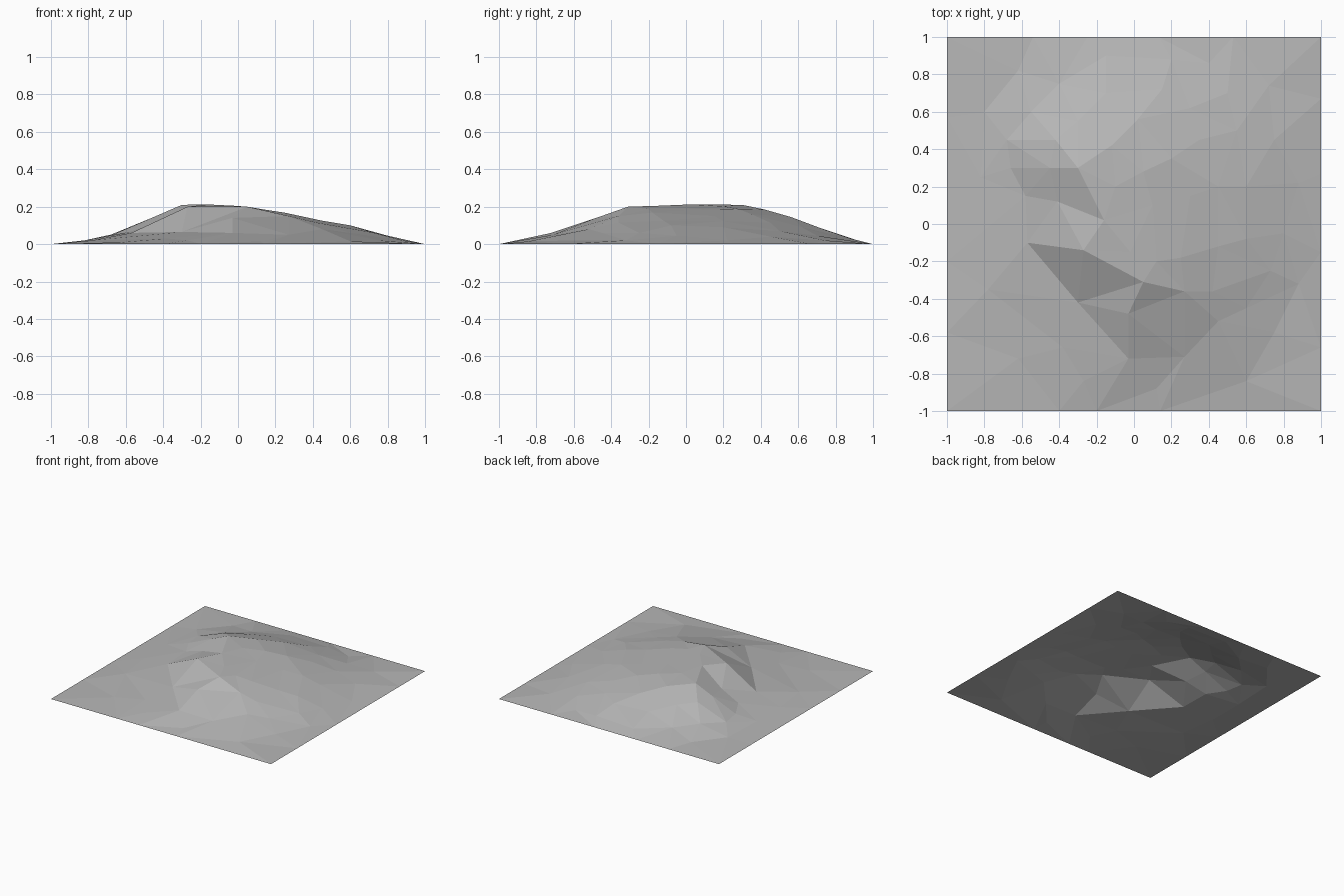
import bpy
import random
from mathutils import Vector
from mathutils.geometry import delaunay_2d_cdt

random.seed(4)
default = bpy.data.objects.get("Cube")
if default:
    bpy.data.objects.remove(default, do_unlink=True)


def make_material(name, colour):
    material = bpy.data.materials.new(name)
    material.use_nodes = True
    material.diffuse_color = colour
    shader = material.node_tree.nodes["Principled BSDF"]
    shader.inputs["Base Color"].default_value = colour
    shader.inputs["Roughness"].default_value = 0.9
    return material


# Terrain lines, in hundredths of a unit: x, y, height
crest = [(-30, 30, 21), (-16, 2, 21.2), (-2, -15, 20.5), (5, -31, 20)]
north_spur = [(-30, 30, 21), (-12, 42, 18.5), (2, 56, 14.5), (15, 72, 8.5), (20, 88, 3)]
east_spur = [(-2, -15, 20.5), (12, -20, 18.8), (25, -18, 16.8), (45, -12, 12.5),
             (60, -8, 10), (80, -5, 4.5)]
south_nose = [(5, -31, 20), (-3, -48, 14), (-3, -72, 6), (-27, -84, 2), (-40, -100, 0)]
south_rim = [(5, -31, 20), (27, -36, 15), (42, -36, 11.5), (73, -25, 6)]
south_foot = [(-3, -72, 6), (27, -71, 5), (45, -52, 8), (60, -45, 6)]
west_shoulder = [(5, -31, 20), (-27, -14, 20), (-41, 12, 12.5), (-45, 30, 14.5),
                 (-42, 45, 14.5), (-30, 55, 13), (-15, 70, 9)]
west_foot = [(-3, -72, 6), (-30, -42, 6.5), (-57, -10, 6), (-58, 15, 6.5), (-66, 30, 5.5),
             (-68, 45, 5), (-55, 60, 6), (-40, 75, 4.5), (-15, 90, 2.5)]
lines = [crest, north_spur, east_spur, south_nose, south_rim, south_foot,
         west_shoulder, west_foot]

# Loose points on the broad eastern slope and on the low ground around the hill
slope = [(10, 10, 18.5), (30, 15, 15), (45, 20, 12.3), (20, 35, 16), (35, 45, 11.5),
         (60, 20, 9), (55, 50, 7), (30, 62, 9), (50, 70, 4.5), (75, 45, 4),
         (5, 28, 18.8), (-10, 20, 20.2)]
lowland = [(-82, 25, 2), (-80, 60, 1.5), (-62, 82, 1), (40, 86, 1.5), (72, 74, 2),
           (88, 22, 2), (88, -32, 2), (75, -58, 2), (60, -84, 1.5), (12, -88, 1.5),
           (-38, -66, 3), (-62, -72, 1), (-78, -35, 2), (-82, -5, 2)]

heights = {}
creases = []
for line in lines:
    keys = [(x, y) for x, y, _ in line]
    heights.update({(x, y): z for x, y, z in line})
    creases += list(zip(keys, keys[1:]))
heights.update({(x, y): z for x, y, z in slope + lowland})

# Square border at ground level, with uneven spacing along each side
for side in (-100, 100):
    for step in range(-100, 101, 40):
        slide = 0 if abs(step) == 100 else random.randint(-9, 9)
        heights[(step + slide, side)] = 0
        heights[(side, step - slide)] = 0

# Triangulate the points, keeping the ridge and foot lines as edges
points = list(heights)
index = {point: i for i, point in enumerate(points)}
flat = [Vector(point) / 100 for point in points]
edges = [(index[a], index[b]) for a, b in creases]
out_points, _, faces, origins, _, _ = delaunay_2d_cdt(flat, edges, [], 0, 1e-5)


def height_of(origin):
    return heights[points[origin[0]]] / 100 if origin else 0.1


coords = [(p.x, p.y, height_of(o)) for p, o in zip(out_points, origins)]

# Hill surface: one open, flat-shaded sheet
mesh = bpy.data.meshes.new("hill_terrain")
mesh.from_pydata(coords, [], faces)
mesh.validate()
mesh.update()
mesh.materials.append(make_material("stone grey", (0.47, 0.47, 0.47, 1)))
hill = bpy.data.objects.new("hill_terrain", mesh)
bpy.context.scene.collection.objects.link(hill)
